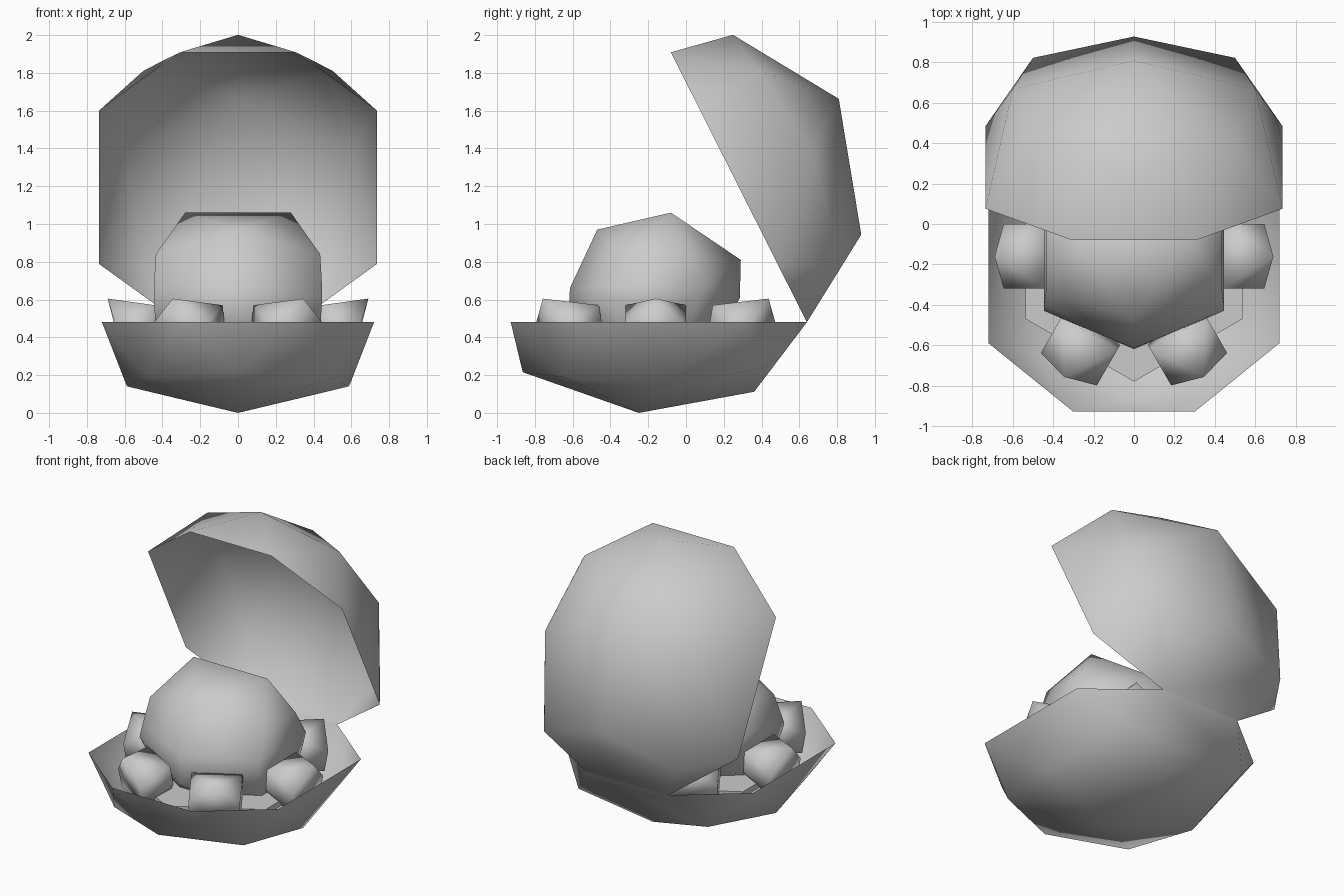
import bpy, bmesh, math
from mathutils import Vector, Matrix

cube = bpy.data.objects.get("Cube")
if cube:
    bpy.data.objects.remove(cube, do_unlink=True)

GREY = (0.6, 0.6, 0.6, 1)
mat = bpy.data.materials.new("plain_grey")
mat.use_nodes = True
mat.diffuse_color = GREY
mat.node_tree.nodes["Principled BSDF"].inputs["Base Color"].default_value = GREY


def mirrored(points):
    """Add the x-mirrored copy of every point off the centre plane."""
    return points + [(-x, y, z) for x, y, z in points if x]


def faceted(name, points, matrix=Matrix(), open_at_zero=False, angle=60):
    """Convex low-poly solid through the points, optionally opened at local z = 0."""
    bm = bmesh.new()
    for p in points:
        bm.verts.new(p)
    bmesh.ops.convex_hull(bm, input=bm.verts[:])
    if open_at_zero:
        cap = [f for f in bm.faces if all(abs(v.co.z) < 1e-5 for v in f.verts)]
        bmesh.ops.delete(bm, geom=cap, context='FACES')
    bm.transform(matrix)
    bmesh.ops.recalc_face_normals(bm, faces=bm.faces[:])
    mesh = bpy.data.meshes.new(name)
    bm.to_mesh(mesh)
    bm.free()
    ob = bpy.data.objects.new(name, mesh)
    bpy.context.collection.objects.link(ob)
    mesh.materials.append(mat)
    bpy.ops.object.select_all(action='DESELECT')
    ob.select_set(True)
    bpy.context.view_layer.objects.active = ob
    bpy.ops.object.shade_smooth_by_angle(angle=math.radians(angle))
    return ob


def shell(name, along, outward, size, depth, pole):
    """Half shell hinged at the back; along runs hinge to lip, outward is its bulge."""
    rim = [(.308, 0, 0), (.735, .345, 0), (.735, 1.255, 0), (.308, 1.6, 0)]
    bulge = [(0, .285, .466), (.5, .18, .295), (.6, .79, .43), (.5, 1.305, .37), (0, 1.535, .335)]
    points = mirrored(rim + [(x, u, n * depth) for x, u, n in bulge] + [pole])
    points = [(x * size, u * size, n) for x, u, n in points]
    matrix = Matrix((Vector((1, 0, 0)), Vector(along), Vector(outward))).transposed().to_4x4()
    matrix.translation = (0, .64, .48)
    return faceted(name, points, matrix, True, 80)


# Two halves of the shell, sharing the hinge at the back
shell("lower_shell", (0, -1, 0), (0, 0, -1), .98, .79, (0, .908, .48))
shell("upper_shell", (0, -.45, .893), (0, .893, .45), 1, 1, (0, .98, .683))

# Large faceted ball in the middle; its underside is its top turned through the centre
top = mirrored([(.28, -.08, 1.06), (0, -.47, .97), (.435, -.33, .84), (.435, 0, .84),
                (0, -.615, .66), (.445, -.43, .6), (.445, .07, .6), (0, .29, .81)])
faceted("centre_ball", top + [(-x, -.33 - y, 1.27 - z) for x, y, z in top], angle=80)

# Hexagonal bed under the balls
bed = [(.62 * math.sin(i * math.pi / 3), -.16 + .62 * math.cos(i * math.pi / 3), z)
       for i in range(6) for z in (.34, .38)]
faceted("bed", bed, angle=30)

# Six small faceted balls around the centre
small = [(.69, 0, .605), (.37, 0, .3)]
for side in (-.16, .16):
    small += [(.44, side, .57), (.645, side, .46), (.62, side, .33), (.415, side, .44)]
for i in range(6):
    turn = Matrix.Translation((0, -.16, 0)) @ Matrix.Rotation(i * math.pi / 3, 4, 'Z')
    faceted("small_ball_%d" % (i + 1), small, turn, angle=120)
